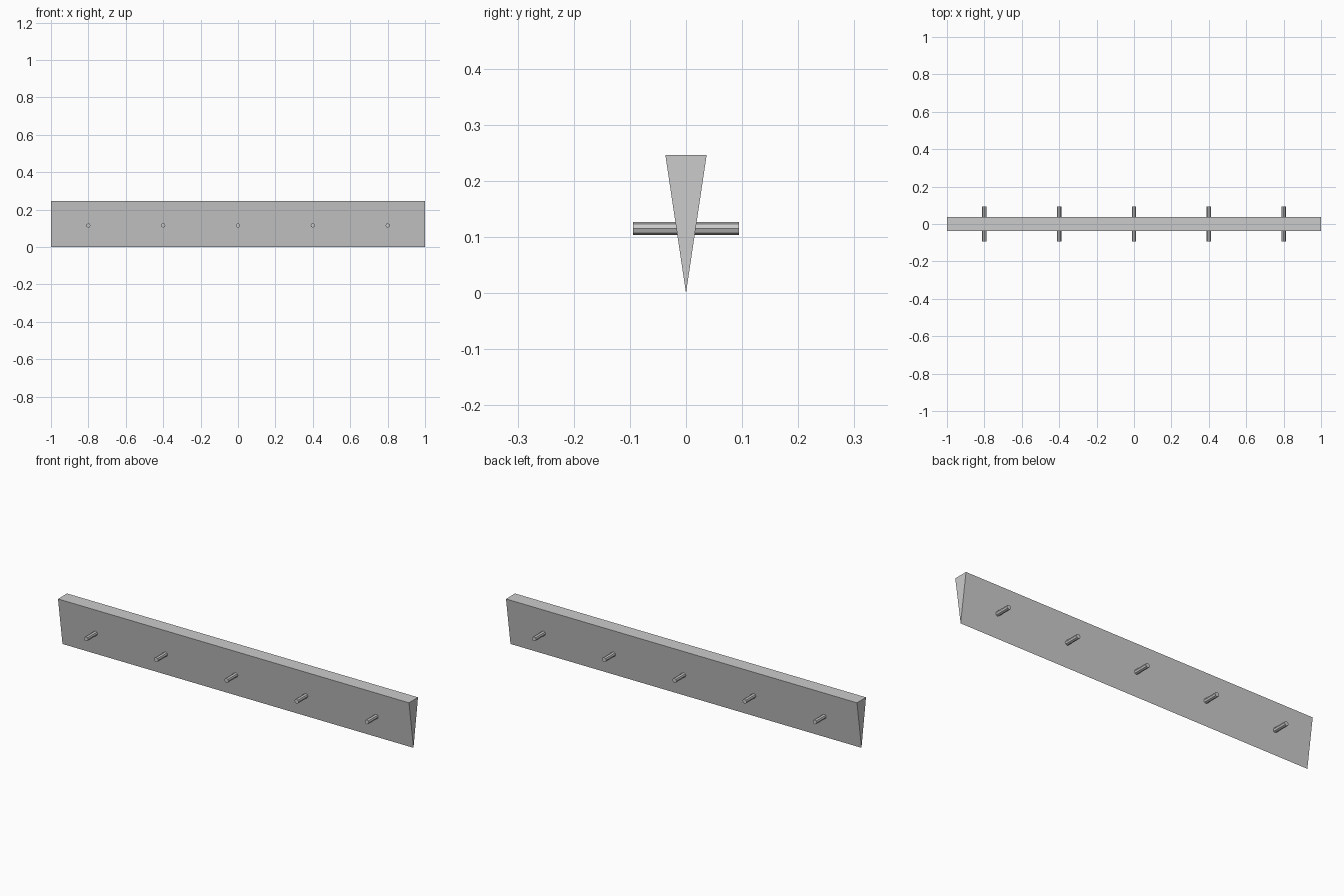
import bpy, bmesh
from math import radians

if "Cube" in bpy.data.objects:
    bpy.data.objects.remove(bpy.data.objects["Cube"])

HALF_LEN, HALF_TOP, HEIGHT = 1.0, 0.0368, 0.246

# Wedge-shaped bar: triangular profile extruded along x
bm = bmesh.new()
profile = [(0, 0), (HALF_TOP, HEIGHT), (-HALF_TOP, HEIGHT)]
face = bm.faces.new([bm.verts.new((-HALF_LEN, y, z)) for y, z in profile])
ext = bmesh.ops.extrude_face_region(bm, geom=[face])
verts = [g for g in ext["geom"] if isinstance(g, bmesh.types.BMVert)]
bmesh.ops.translate(bm, verts=verts, vec=(2 * HALF_LEN, 0, 0))
bmesh.ops.recalc_face_normals(bm, faces=bm.faces)
mesh = bpy.data.meshes.new("wedge_bar")
bm.to_mesh(mesh)
bm.free()
bpy.context.collection.objects.link(bpy.data.objects.new("wedge_bar", mesh))

# Five octagonal pegs passing through the bar
for i in range(5):
    bpy.ops.mesh.primitive_cylinder_add(
        vertices=8, radius=0.0116, depth=0.189,
        location=(-0.8 + 0.4 * i, 0, 0.1152), rotation=(radians(90), 0, 0))
    bpy.context.object.name = f"peg_{i + 1}"
